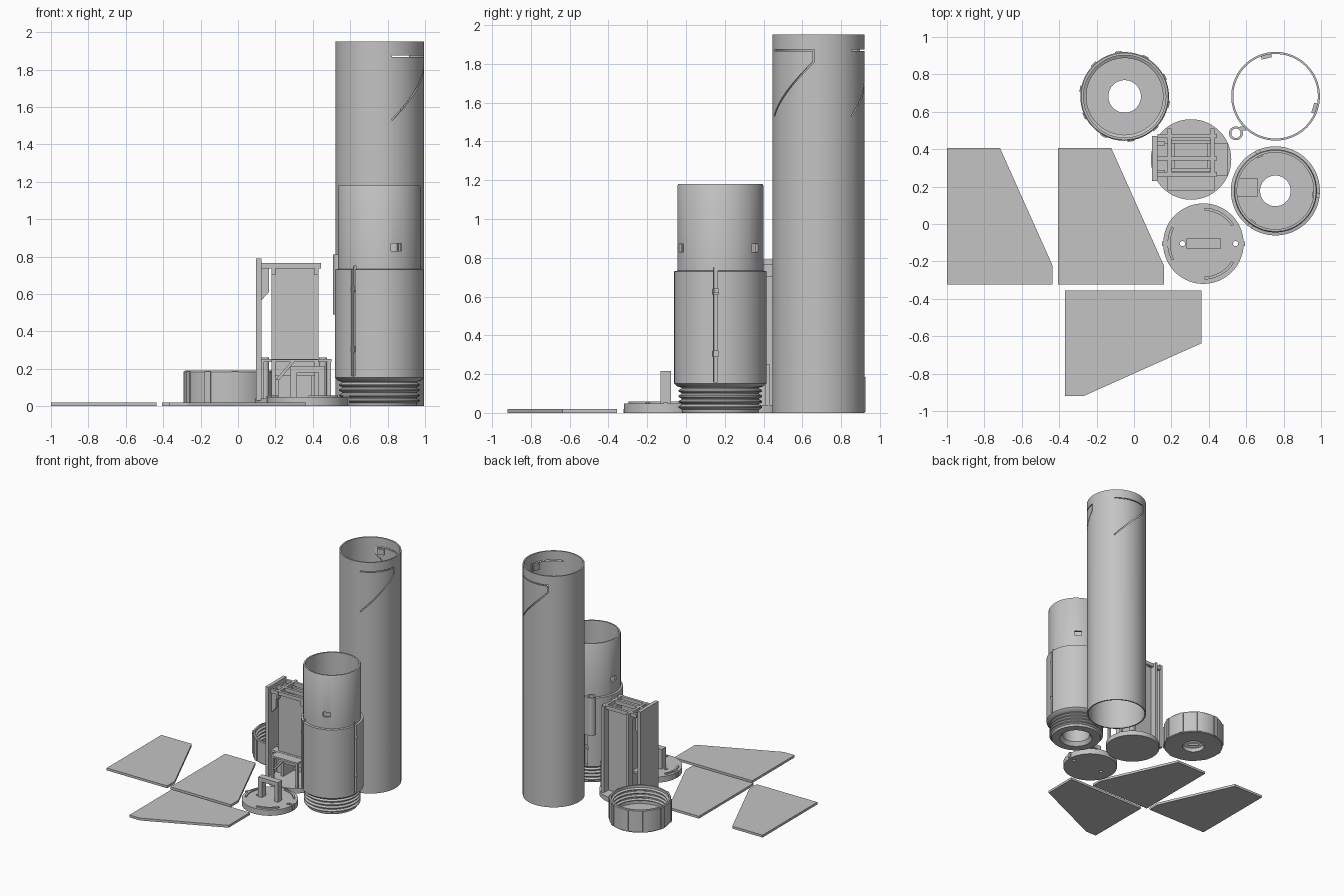
import bpy, bmesh, math
from mathutils import Matrix, Vector

if "Cube" in bpy.data.objects:
    bpy.data.objects.remove(bpy.data.objects["Cube"])

grey = bpy.data.materials.new("plain grey")
grey.diffuse_color = (0.55, 0.55, 0.55, 1)
grey.use_nodes = True
grey.node_tree.nodes["Principled BSDF"].inputs["Base Color"].default_value = grey.diffuse_color


def finish(name, bm, loc=(0, 0, 0)):
    bmesh.ops.recalc_face_normals(bm, faces=bm.faces)
    me = bpy.data.meshes.new(name)
    bm.to_mesh(me)
    bm.free()
    me.materials.append(grey)
    ob = bpy.data.objects.new(name, me)
    ob.location = loc
    bpy.context.collection.objects.link(ob)
    return ob


def activate(ob):
    bpy.ops.object.select_all(action='DESELECT')
    ob.select_set(True)
    bpy.context.view_layer.objects.active = ob


def smooth(ob):
    activate(ob)
    bpy.ops.object.shade_smooth_by_angle(angle=math.radians(30))


def cut(ob, cutter):
    mod = ob.modifiers.new("cut", 'BOOLEAN')
    mod.operation, mod.solver, mod.object = 'DIFFERENCE', 'EXACT', cutter
    activate(ob)
    bpy.ops.object.modifier_apply(modifier=mod.name)
    bpy.data.objects.remove(cutter, do_unlink=True)


def lathe(bm, profile, cx=0, cy=0, n=96):
    """Closed (radius, height) outline turned around a vertical axis."""
    rings = []
    for i in range(n):
        a = 2 * math.pi * i / n
        rings.append([bm.verts.new((cx + r * math.cos(a), cy + r * math.sin(a), z)) for r, z in profile])
    m = len(profile)
    for i in range(n):
        p, q = rings[i], rings[(i + 1) % n]
        for j in range(m):
            k = (j + 1) % m
            bm.faces.new((p[j], q[j], q[k], p[k]))


def ring(bm, r0, r1, z0, z1, cx=0, cy=0, n=96):
    lathe(bm, [(r0, z0), (r1, z0), (r1, z1), (r0, z1)], cx, cy, n)


def box(bm, x0, x1, y0, y1, z0, z1, turn=0):
    m = Matrix.Rotation(math.radians(turn), 4, 'Z') @ Matrix.Translation(
        ((x0 + x1) / 2, (y0 + y1) / 2, (z0 + z1) / 2)) @ Matrix.Diagonal((x1 - x0, y1 - y0, z1 - z0, 1))
    bmesh.ops.create_cube(bm, size=1, matrix=m)


def prism(bm, base, top):
    """Join two matching outlines into a solid."""
    a, b = [bm.verts.new(p) for p in base], [bm.verts.new(p) for p in top]
    bm.faces.new(a)
    bm.faces.new(b)
    for i in range(len(a)):
        j = (i + 1) % len(a)
        bm.faces.new((a[i], a[j], b[j], b[i]))


def disc(bm, r, z0, z1, n=96):
    bmesh.ops.create_cone(bm, cap_ends=True, segments=n, radius1=r, radius2=r, depth=z1 - z0,
                          matrix=Matrix.Translation((0, 0, (z0 + z1) / 2)))


# Long tube, open at both ends
TUBE = (0.757, 0.683, 0)
R = 0.237
bm = bmesh.new()
ring(bm, 0.226, R, 0, 1.95, n=128)
tube = finish("long_tube", bm, TUBE)

# Spring-tab slots through the tube wall: across, down, then spiralling back
for start in (-74, 46):
    steps = 14
    path = [(68 * i / steps, 1.87) for i in range(steps + 1)]
    path += [(68 - 68 * i / steps, 1.81 - 0.28 * i / steps) for i in range(steps + 1)]
    pts = [Vector((R * math.radians(start + a), z)) for a, z in path]
    left, right = [], []
    for i, p in enumerate(pts):
        d1 = (p - pts[max(i - 1, 0)]) if i else pts[1] - p
        d2 = (pts[i + 1] - p) if i + 1 < len(pts) else d1
        n1, n2 = (Vector((-d.y, d.x)).normalized() for d in (d1, d2))
        off = (n1 + n2) / (1 + n1.dot(n2)) * 0.004
        left.append(p + off)
        right.append(p - off)
    wrap = lambda p, r: (r * math.cos(p.x / R), r * math.sin(p.x / R), p.y)
    bm = bmesh.new()
    rows = [[bm.verts.new(wrap(p, r)) for p, r in ((a, 0.21), (b, 0.21), (b, 0.255), (a, 0.255))]
            for a, b in zip(left, right)]
    for p, q in zip(rows, rows[1:]):
        for j in range(4):
            k = (j + 1) % 4
            bm.faces.new((p[j], p[k], q[k], q[j]))
    bm.faces.new(rows[0])
    bm.faces.new(rows[-1])
    cut(tube, finish("slot_cutter", bm, TUBE))
smooth(tube)

# Catches on the inside of the spring tabs
bm = bmesh.new()
for a in (-17, 103):
    box(bm, 0.208, 0.229, -0.028, 0.028, 1.815, 1.86, a)
finish("tab_catches", bm, TUBE)

# Small guide ring on the side of the tube
bm = bmesh.new()
ring(bm, 0.025, 0.037, 0.49, 0.81, 0.545, 0.485, 32)
box(bm, 0.567, 0.60, 0.50, 0.52, 0.49, 0.81)
smooth(finish("guide_tube", bm))

# Threaded lower body with a stepped neck and an inner motor tube
BODY = (0.756, 0.177, 0)
profile = [(0.13, 0), (0.195, 0), (0.2, 0.012)]
for i in range(4):
    z = 0.018 + i * 0.028
    profile += [(0.2, z), (0.216, z + 0.009), (0.216, z + 0.015), (0.2, z + 0.024)]
profile += [(0.2, 0.13), (0.222, 0.137), (0.238, 0.152), (0.238, 0.73), (0.222, 0.733), (0.222, 1.17),
            (0.217, 1.18), (0.205, 1.18), (0.205, 0.62), (0.082, 0.62), (0.082, 0.58),
            (0.108, 0.58), (0.108, 0.03)]
bm = bmesh.new()
lathe(bm, profile)
body = finish("threaded_body", bm, BODY)
for width, depth, spans in ((0.022, 0.215, [(0.16, 0.75)]), (0.03, 0.2, [(0.29, 0.32), (0.61, 0.64)])):
    bm = bmesh.new()
    for a in (-6, 114, 234):
        for z0, z1 in spans:
            box(bm, depth, 0.26, -width / 2, width / 2, z0, z1, a)
    cut(body, finish("fin_slot_cutter", bm, BODY))
bm = bmesh.new()
for a in (-66, 54, 174):
    box(bm, 0.18, 0.25, -0.03, 0.03, 0.83, 0.87, a)
cut(body, finish("catch_hole_cutter", bm, BODY))
smooth(body)
bm = bmesh.new()
box(bm, -0.206, -0.095, -0.03, 0.07, 0.615, 0.64)
finish("body_inner_block", bm, BODY)

# Screw cap with inner thread, centre hole and grip ribs
CAP = (-0.05, 0.682, 0)
profile = [(0.087, 0), (0.232, 0), (0.237, 0.006), (0.237, 0.184), (0.232, 0.19), (0.22, 0.19)]
for i in range(4):
    z = 0.17 - i * 0.03
    profile += [(0.22, z), (0.205, z - 0.008), (0.205, z - 0.014), (0.22, z - 0.022)]
profile += [(0.22, 0.035), (0.087, 0.035)]
bm = bmesh.new()
lathe(bm, profile)
smooth(finish("screw_cap", bm, CAP))
bm = bmesh.new()
for i in range(10):
    box(bm, 0.23, 0.243, -0.018, 0.018, 0.005, 0.185, 26 + 36 * i)
finish("cap_grips", bm, CAP)

# Equipment holder: round base
HOLD = (0.305, 0.345, 0)
bm = bmesh.new()
disc(bm, 0.215, 0, 0.04)
smooth(finish("holder_base", bm, HOLD))

# Tall side plate with a wedge bracket
bm = bmesh.new()
box(bm, 0.095, 0.125, 0.23, 0.47, 0.03, 0.79)
wedge = [(0.12, 0.56), (0.165, 0.61), (0.165, 0.75), (0.12, 0.75)]
for y in (0.27, 0.42):
    prism(bm, [(x, y, z) for x, z in wedge], [(x, y + 0.02, z) for x, z in wedge])
finish("holder_side_plate", bm)

# Centre column: front and rear panels, side rails and top crossbars
bm = bmesh.new()
box(bm, 0.18, 0.43, 0.28, 0.30, 0.16, 0.74)
box(bm, 0.20, 0.41, 0.43, 0.45, 0.03, 0.74)
for x in (0.20, 0.39):
    box(bm, x, x + 0.02, 0.29, 0.44, 0.03, 0.73)
for y in (0.255, 0.34, 0.46):
    box(bm, 0.125, 0.445, y, y + 0.022, 0.735, 0.765)
for x in (0.18, 0.41):
    box(bm, x, x + 0.02, 0.25, 0.51, 0.70, 0.765)
    box(bm, x, x + 0.02, 0.45, 0.51, 0.03, 0.72)
finish("holder_column", bm)

# Shelf on legs with diagonal braces and screw posts
bm = bmesh.new()
box(bm, 0.10, 0.50, 0.26, 0.43, 0.235, 0.252)
box(bm, 0.18, 0.43, 0.18, 0.27, 0.235, 0.25)
for x, y in ((0.12, 0.26), (0.12, 0.41), (0.478, 0.26), (0.478, 0.41), (0.18, 0.18), (0.41, 0.18)):
    box(bm, x, x + 0.02, y, y + 0.02, 0.03, 0.25)
brace = [(0.20, 0.14), (0.22, 0.14), (0.305, 0.24), (0.285, 0.24)]
prism(bm, [(x, 0.18, z) for x, z in brace], [(x, 0.2, z) for x, z in brace])
for x in (0.145, 0.455):
    ring(bm, 0.01, 0.022, 0.03, 0.26, x, 0.35, 24)
finish("holder_shelf", bm)

# Lid: disc with two holes, raised arcs, edge lugs and a loop handle
LID = (0.371, -0.105, 0)
bm = bmesh.new()
disc(bm, 0.215, 0, 0.048)
lid = finish("lid_disc", bm, LID)
bm = bmesh.new()
for x, r in ((-0.112, 0.014), (0.172, 0.014)):
    bmesh.ops.create_cone(bm, cap_ends=True, segments=24, radius1=r, radius2=r, depth=0.2,
                          matrix=Matrix.Translation((x, 0, 0)))
cut(lid, finish("lid_hole_cutter", bm, LID))
smooth(lid)
bm = bmesh.new()
for mid in (60, 180, 300):
    arc = [math.radians(mid - 28 + 4 * i) for i in range(15)]
    line = [(0.192, a) for a in arc] + [(0.177, a) for a in reversed(arc)]
    prism(bm, *[[(r * math.cos(a), r * math.sin(a), z) for r, a in line] for z in (0.045, 0.058)])
for a in (0, 180):
    box(bm, 0.19, 0.222, -0.012, 0.012, 0.01, 0.055, a)
finish("lid_arcs", bm, LID)
bm = bmesh.new()
for x in (-0.09, 0.06):
    box(bm, x, x + 0.035, -0.027, 0.027, 0.04, 0.19)
box(bm, -0.09, 0.095, -0.027, 0.027, 0.18, 0.215)
finish("lid_handle", bm, LID)

# Three flat fins: two side by side, one turned a quarter
outline = [(0, 0), (0.565, 0), (0.565, 0.1), (0.283, 0.73), (0, 0.73)]
for name, place in (("left_fin", lambda u, v: (-1.0 + u, -0.323 + v)),
                    ("middle_fin", lambda u, v: (-0.405 + u, -0.323 + v)),
                    ("front_fin", lambda u, v: (-0.37 + v, -0.355 - u))):
    bm = bmesh.new()
    flat = [place(u, v) for u, v in outline]
    prism(bm, [(x, y, 0) for x, y in flat], [(x, y, 0.02) for x, y in flat])
    finish(name, bm)
